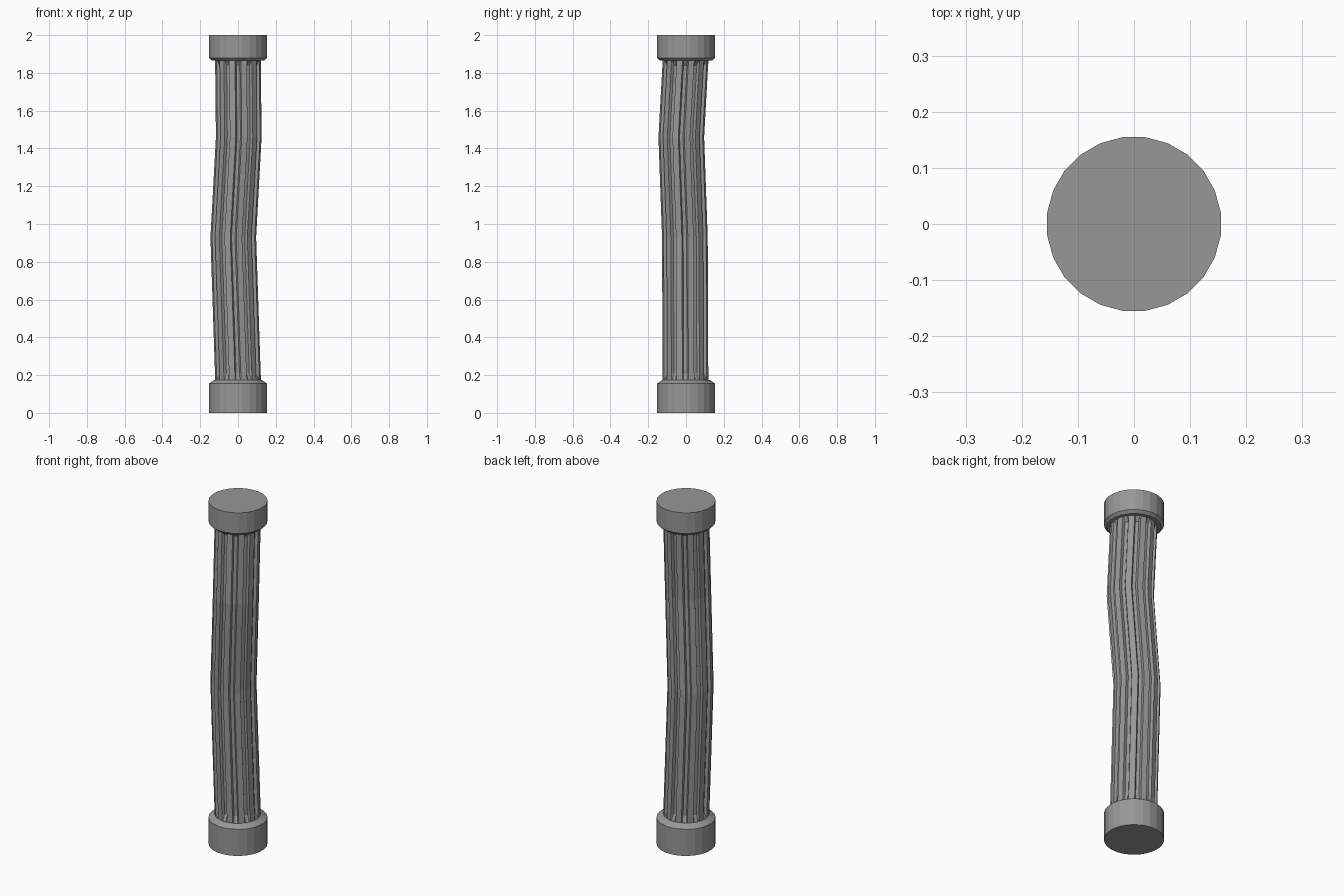
import bpy, bmesh, math

cube = bpy.data.objects.get("Cube")
if cube:
    bpy.data.objects.remove(cube)

SIDES = 24
STEP = math.tau / SIDES

stone = bpy.data.materials.new("grey_stone")
stone.use_nodes = True
stone.diffuse_color = (0.31, 0.31, 0.31, 1)
stone.node_tree.nodes["Principled BSDF"].inputs["Base Color"].default_value = stone.diffuse_color


def loft(name, rings):
    """Skin a stack of closed point rings and cap both ends."""
    bm = bmesh.new()
    loops = [[bm.verts.new(p) for p in ring] for ring in rings]
    for low, high in zip(loops, loops[1:]):
        n = len(low)
        for i in range(n):
            j = (i + 1) % n
            bm.faces.new((low[i], low[j], high[j], high[i]))
    bm.faces.new(loops[0][::-1])
    bm.faces.new(loops[-1])
    mesh = bpy.data.meshes.new(name)
    bm.to_mesh(mesh)
    bm.free()
    mesh.materials.append(stone)
    obj = bpy.data.objects.new(name, mesh)
    bpy.context.collection.objects.link(obj)
    return obj


def circle(radius, z):
    angles = [(i + 0.5) * STEP for i in range(SIDES)]
    return [(radius * math.cos(a), radius * math.sin(a), z) for a in angles]


def fluted(cx, cy, z, depth, radius=0.122):
    """Flat ribs alternating with narrow sunken grooves."""
    ring = []
    for i in range(SIDES // 2):
        mid = 2 * i * STEP
        for offset, inset in ((-0.5, 0), (-0.32, depth), (0.32, depth), (0.5, 0)):
            a = mid + offset * STEP
            r = radius - inset
            ring.append((cx + r * math.cos(a), cy + r * math.sin(a), z))
    return ring


# Base and capital, each with a sloped shoulder towards the shaft
loft("base", [circle(0.156, 0), circle(0.156, 0.155), circle(0.125, 0.175)])
loft("capital", [circle(0.14, 1.865), circle(0.156, 1.88), circle(0.156, 2)])

# Bent shaft: grooves run out to a plain round section at both ends
bends = [
    (0, -0.003, 0.15, 0),
    (0, -0.003, 0.178, 0),
    (-0.001, -0.003, 0.21, 0.016),
    (-0.025, -0.006, 0.93, 0.016),
    (0.004, -0.025, 1.46, 0.016),
    (0, -0.004, 1.84, 0.016),
    (0, -0.002, 1.863, 0),
    (0, 0, 1.88, 0),
]
loft("fluted_shaft", [fluted(*bend) for bend in bends])
